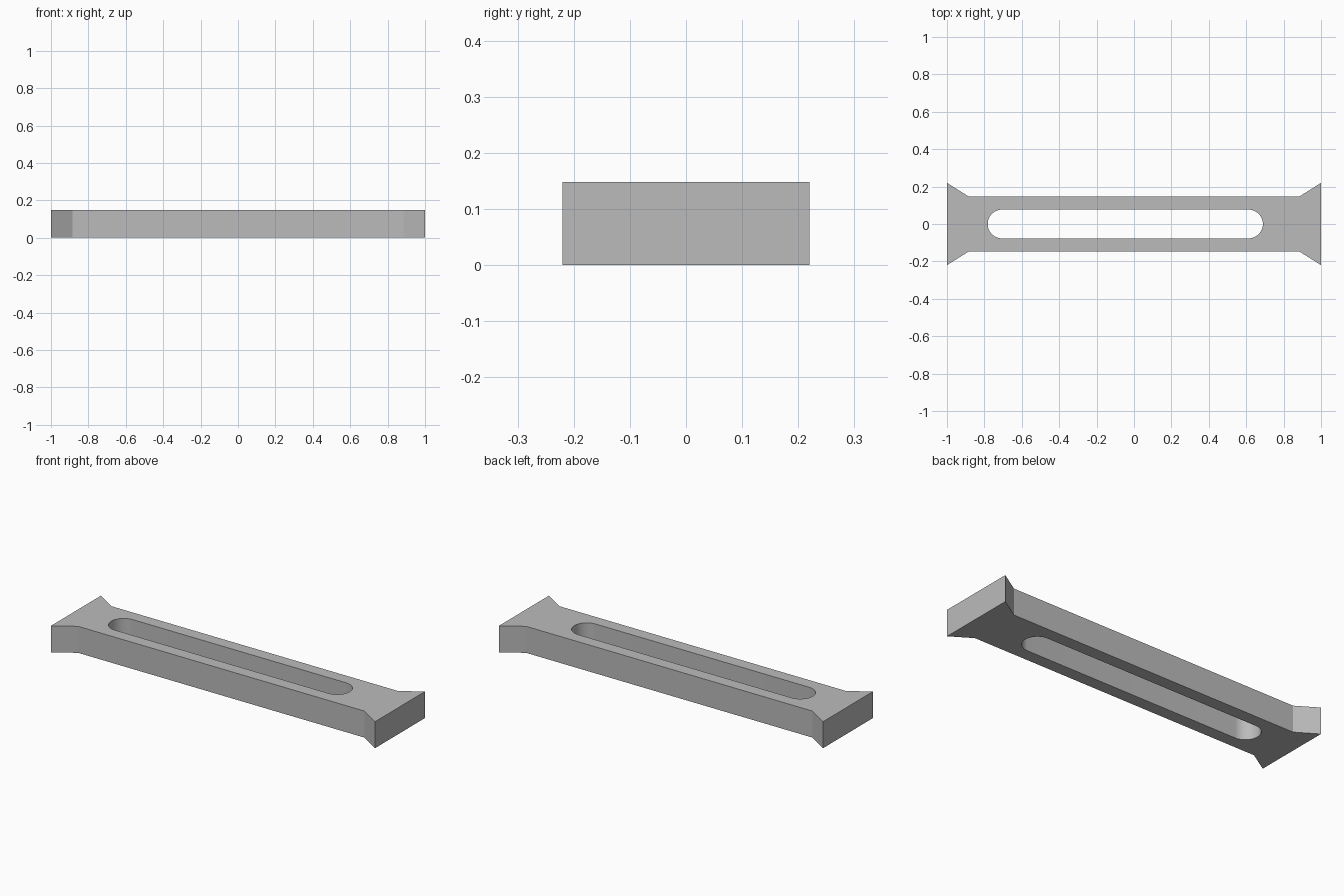
import bpy
import math
from math import cos, sin, pi

if "Cube" in bpy.data.objects:
    bpy.data.objects.remove(bpy.data.objects["Cube"], do_unlink=True)

HEIGHT = 0.148
HALF_WIDTH = 0.147
FLARE_WIDTH = 0.22
FLARE_START = 0.884
SLOT_RADIUS = 0.077
SLOT_LEFT, SLOT_RIGHT = 0.612, -0.705   # centres of the rounded slot ends
ARC_STEPS = 24

grey = bpy.data.materials.new("plain_grey")
grey.use_nodes = True
colour = (0.5, 0.5, 0.5, 1)
grey.diffuse_color = colour
grey.node_tree.nodes["Principled BSDF"].inputs["Base Color"].default_value = colour


def add_loop(curve, points):
    spline = curve.splines.new("POLY")
    spline.points.add(len(points) - 1)
    for point, (x, y) in zip(spline.points, points):
        point.co = (x, y, 0, 1)
    spline.use_cyclic_u = True


def half_circle(centre, start):
    angles = [start + pi * i / ARC_STEPS for i in range(ARC_STEPS + 1)]
    return [(centre + SLOT_RADIUS * cos(a), SLOT_RADIUS * sin(a)) for a in angles]


# Bar outline with flared ends, mirrored from one edge
edge = [(-1, FLARE_WIDTH), (-FLARE_START, HALF_WIDTH),
        (FLARE_START, HALF_WIDTH), (1, FLARE_WIDTH)]
outline = edge + [(x, -y) for x, y in reversed(edge)]

# Off-centre slot with rounded ends
slot = half_circle(SLOT_LEFT, -pi / 2) + half_circle(SLOT_RIGHT, pi / 2)

# Filled and extruded profile
curve = bpy.data.curves.new("slotted_bar", "CURVE")
curve.dimensions = "2D"
curve.fill_mode = "BOTH"
curve.extrude = HEIGHT / 2
add_loop(curve, outline)
add_loop(curve, slot)
curve.materials.append(grey)
bar = bpy.data.objects.new("slotted_bar", curve)
bar.location.z = HEIGHT / 2
bpy.context.collection.objects.link(bar)

# Solid mesh with smooth slot ends and sharp edges
bpy.ops.object.select_all(action="DESELECT")
bar.select_set(True)
bpy.context.view_layer.objects.active = bar
bpy.ops.object.convert(target="MESH")
bpy.ops.object.mode_set(mode="EDIT")
bpy.ops.mesh.select_all(action="SELECT")
bpy.ops.mesh.remove_doubles(threshold=0.0001)
bpy.ops.mesh.normals_make_consistent(inside=False)
bpy.ops.object.mode_set(mode="OBJECT")
bpy.ops.object.shade_smooth_by_angle(angle=math.radians(25))
